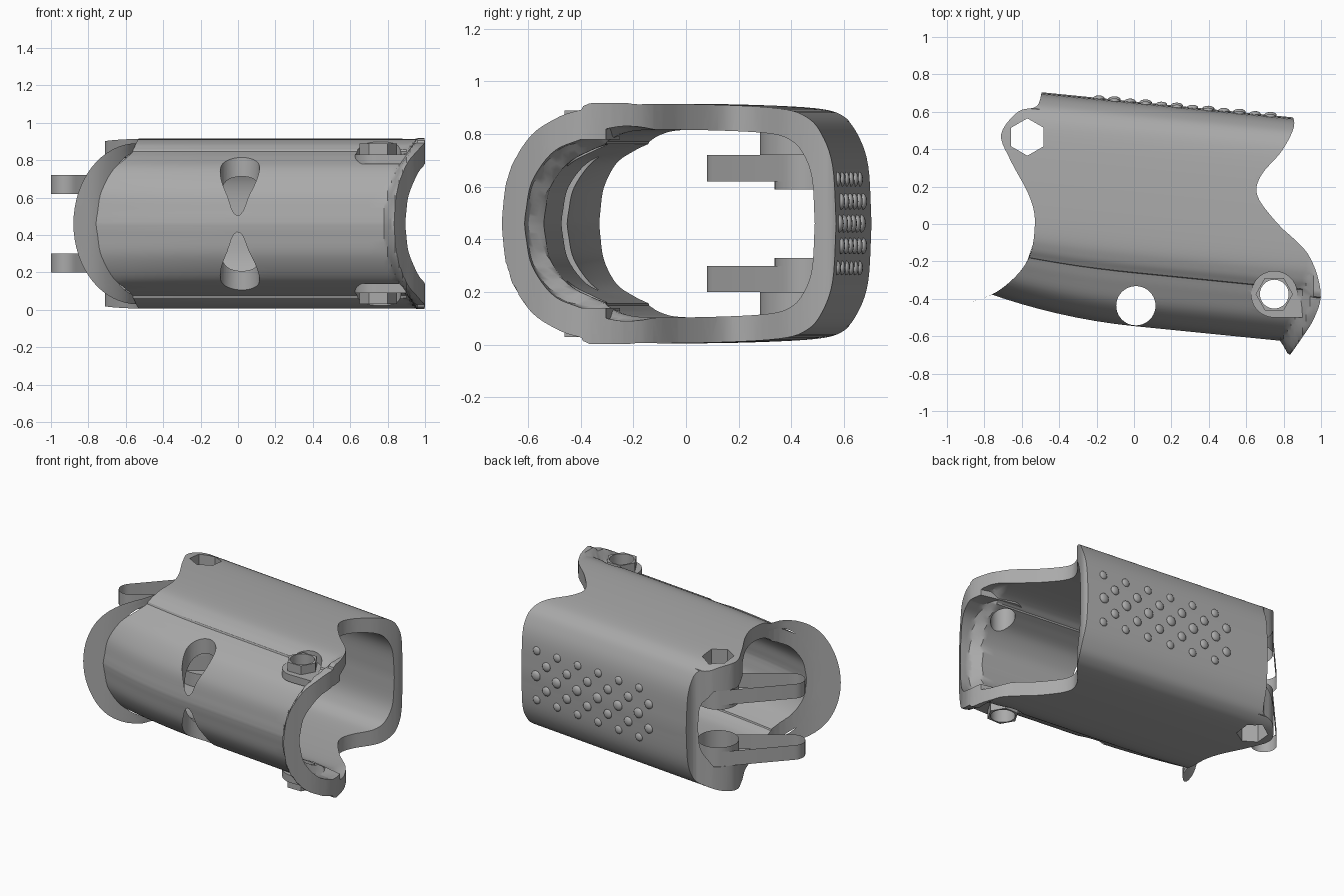
import bpy, bmesh, math
from mathutils import Vector

cube = bpy.data.objects.get("Cube")
if cube:
    bpy.data.objects.remove(cube, do_unlink=True)

MID = 0.46  # height of the mirror plane

grey = bpy.data.materials.new("plain grey")
grey.use_nodes = True
grey.diffuse_color = (0.4, 0.4, 0.4, 1)
grey.node_tree.nodes["Principled BSDF"].inputs["Base Color"].default_value = (0.4, 0.4, 0.4, 1)


def spline(points, steps=5):
    """Smooth curve through all the points."""
    p = [Vector(q) for q in points]
    p = [2 * p[0] - p[1]] + p + [2 * p[-1] - p[-2]]
    out = []
    for a, b, c, d in zip(p, p[1:], p[2:], p[3:]):
        for i in range(steps):
            t = i / steps
            out.append(0.5 * (2 * b + (c - a) * t + (2 * a - 5 * b + 4 * c - d) * t * t
                              + (3 * b - a - 3 * c + d) * t ** 3))
    return out + [p[-2]]


def make(name, bm):
    bmesh.ops.recalc_face_normals(bm, faces=bm.faces)
    mesh = bpy.data.meshes.new(name)
    bm.to_mesh(mesh)
    bm.free()
    mesh.materials.append(grey)
    obj = bpy.data.objects.new(name, mesh)
    bpy.context.collection.objects.link(obj)
    return obj


def prism(name, outline, z0, z1, caps=True):
    bm = bmesh.new()
    low = [bm.verts.new((p[0], p[1], z0)) for p in outline]
    high = [bm.verts.new((p[0], p[1], z1)) for p in outline]
    for i in range(len(low)):
        bm.faces.new((low[i - 1], low[i], high[i], high[i - 1]))
    if caps:
        bm.faces.new(low[::-1])
        bm.faces.new(high)
    return make(name, bm)


def arc(x, y, r, n=40, start=0.0, sweep=math.tau, closed=True):
    count = n if closed else n - 1
    return [(x + r * math.cos(start + sweep * i / count),
             y + r * math.sin(start + sweep * i / count)) for i in range(n)]


def activate(obj):
    bpy.ops.object.select_all(action='DESELECT')
    obj.select_set(True)
    bpy.context.view_layer.objects.active = obj


def boolean(obj, tool, operation):
    mod = obj.modifiers.new("cut", 'BOOLEAN')
    mod.operation, mod.solver, mod.object = operation, 'EXACT', tool
    activate(obj)
    bpy.ops.object.modifier_apply(modifier=mod.name)
    bpy.data.objects.remove(tool, do_unlink=True)


def both(obj, outline, z0, z1, operation):
    """Apply a prism and its mirror image about the middle height."""
    boolean(obj, prism("tool", outline, z0, z1), operation)
    boolean(obj, prism("tool", outline, 2 * MID - z1, 2 * MID - z0), operation)


# Upper half of the cross-section: round front, seam, boxy back
front = spline([(-0.546, 0), (-0.539, 0.06), (-0.515, 0.175), (-0.437, 0.29),
                (-0.335, 0.352), (-0.262, 0.385)])
back = spline([(-0.257, 0.397), (-0.2, 0.43), (-0.1, 0.452), (0.15, 0.452), (0.43, 0.437),
               (0.54, 0.405), (0.6, 0.34), (0.642, 0.22), (0.655, 0)])
half = front + back
section = half + [Vector((p.x, -p.y)) for p in half[-2:0:-1]]


def place(x, y, h):
    """Slant the tube, bend its front and flare the lip at the wide end."""
    f = min(1, max(0, -y / 0.54))
    lip = min(1, max(0, (x - 0.785 - 0.8 * h * h) / 0.04))
    bend = 0.16 * min(x, 0) ** 2
    spread = 1 + 0.16 * lip * min(1, 1.6 * f)
    h = max(-0.457, min(0.457, h * spread))
    return (x, y - 0.1 * x + f * (bend - 0.072 * lip), MID + h)


# Hollow tube
bm = bmesh.new()
stations = [-1 + i / 10 for i in range(18)] + [0.78 + i / 50 for i in range(13)] + [1.1]
outer, inner = [], []
for x in stations:
    outer.append([bm.verts.new(place(x, p.x, p.y)) for p in section])
    inner.append([bm.verts.new(place(x, -0.462 + (p.x + 0.546) * 0.862, p.y * 0.785))
                  for p in section])
n = len(section)
for rings in (outer, inner):
    for a, b in zip(rings, rings[1:]):
        for i in range(n):
            bm.faces.new((a[i - 1], a[i], b[i], b[i - 1]))
for k in (0, -1):
    for i in range(n):
        bm.faces.new((outer[k][i - 1], outer[k][i], inner[k][i], inner[k][i - 1]))
shell = make("shell", bm)

# Hinge bosses at both ends
HINGE, BOLT = (-0.57, 0.465), (0.75, -0.375)
both(shell, arc(-0.55, 0.45, 0.17), 0.72, 0.85, 'UNION')
pad = arc(*BOLT, 0.125, 24, math.pi / 2, math.pi, False) + [(1.1, -0.5), (1.1, -0.33)]
both(shell, pad, 0.78, 0.83, 'UNION')

# Trim both ends to the curved plan outline
right = spline([(0.82, -0.72), (0.89, -0.62), (0.965, -0.5), (0.998, -0.36), (0.93, -0.16),
                (0.77, 0), (0.66, 0.15), (0.68, 0.26), (0.79, 0.39), (0.855, 0.52), (0.84, 0.6)])
left = spline([(-0.49, 0.72), (-0.52, 0.63), (-0.62, 0.6), (-0.71, 0.48), (-0.66, 0.34),
               (-0.56, 0.15), (-0.53, 0), (-0.57, -0.2), (-0.72, -0.355), (-0.89, -0.425)])
plan = [(0.82, -0.9)] + right + [(0.84, 0.9), (-0.49, 0.9)] + left + [(-0.95, -0.9)]
boolean(shell, prism("tool", plan, -0.3, 1.3), 'INTERSECT')

# Bolt recesses, hexagon collars and through holes
both(shell, arc(*BOLT, 0.122), 0.83, 1.1, 'DIFFERENCE')
both(shell, arc(*BOLT, 0.1, 6), 0.8, 0.89, 'UNION')
for hole in (arc(*BOLT, 0.077), arc(*HINGE, 0.1, 6, math.pi / 6), arc(0.01, -0.437, 0.105)):
    boolean(shell, prism("tool", hole, -0.3, 1.3), 'DIFFERENCE')
activate(shell)
bpy.ops.object.shade_smooth_by_angle(angle=math.radians(30))


def rim_y(x):
    """Depth of the curved end cut at a given x, on its front part."""
    run = [p for p in left if p.y <= 0]
    for a, b in zip(run, run[1:]):
        if b.x <= x <= a.x:
            return a.y + (b.y - a.y) * (a.x - x) / (a.x - b.x)
    return run[0].y


# Thin round flange standing around the narrow end
bm = bmesh.new()
rows = []
for i in range(33):
    angle = math.pi * (i / 32 - 0.5)
    row = []
    for j in range(6):
        t = j / 5
        x = -0.54 - (0.18 + 0.16 * t) * math.cos(angle)
        h = (0.38 + 0.05 * t) * math.sin(angle)
        row.append(bm.verts.new((x, rim_y(x), MID + h)))
    rows.append(row)
for a, b in zip(rows, rows[1:]):
    for j in range(5):
        bm.faces.new((a[j], a[j + 1], b[j + 1], b[j]))
activate(make("end_flange", bm))
bpy.ops.object.shade_smooth()

# Open strap loops hanging from the hinge
tip = (-0.92, 0.16)
turn = math.atan2(tip[1] - HINGE[1], tip[0] - HINGE[0])
strap = (arc(*tip, 0.08, 16, turn - math.pi / 2, math.pi, False)
         + arc(*HINGE, 0.13, 20, turn + math.pi / 2, math.pi, False))
for side, z in (("upper", 0.62), ("lower", 0.2)):
    loop = prism(side + "_strap_loop", strap, z, z + 0.1, caps=False)
    ring_z = z - 0.03 if side == "upper" else z
    ring = prism(side + "_hinge_ring", arc(*HINGE, 0.129), ring_z, ring_z + 0.13, caps=False)
    for obj in (loop, ring):
        activate(obj)
        bpy.ops.object.shade_smooth_by_angle(angle=math.radians(30))

# Staggered grip dots on the back
bm = bmesh.new()
for row in range(5):
    h = (row - 2) * 0.084
    radius = 0.034 - 0.003 * abs(row - 2)
    for col in range(6):
        x = 0.73 - 0.167 * col - 0.083 * (row % 2)
        y = place(x, 0.655 - 0.27 * h * h, 0)[1]
        new = bmesh.ops.create_uvsphere(bm, u_segments=14, v_segments=8, radius=radius)["verts"]
        for v in new:
            v.co = (v.co.x + x, v.co.y * 0.5 + y, v.co.z + MID + h)
dots = make("grip_dots", bm)
activate(dots)
bpy.ops.object.shade_smooth()
